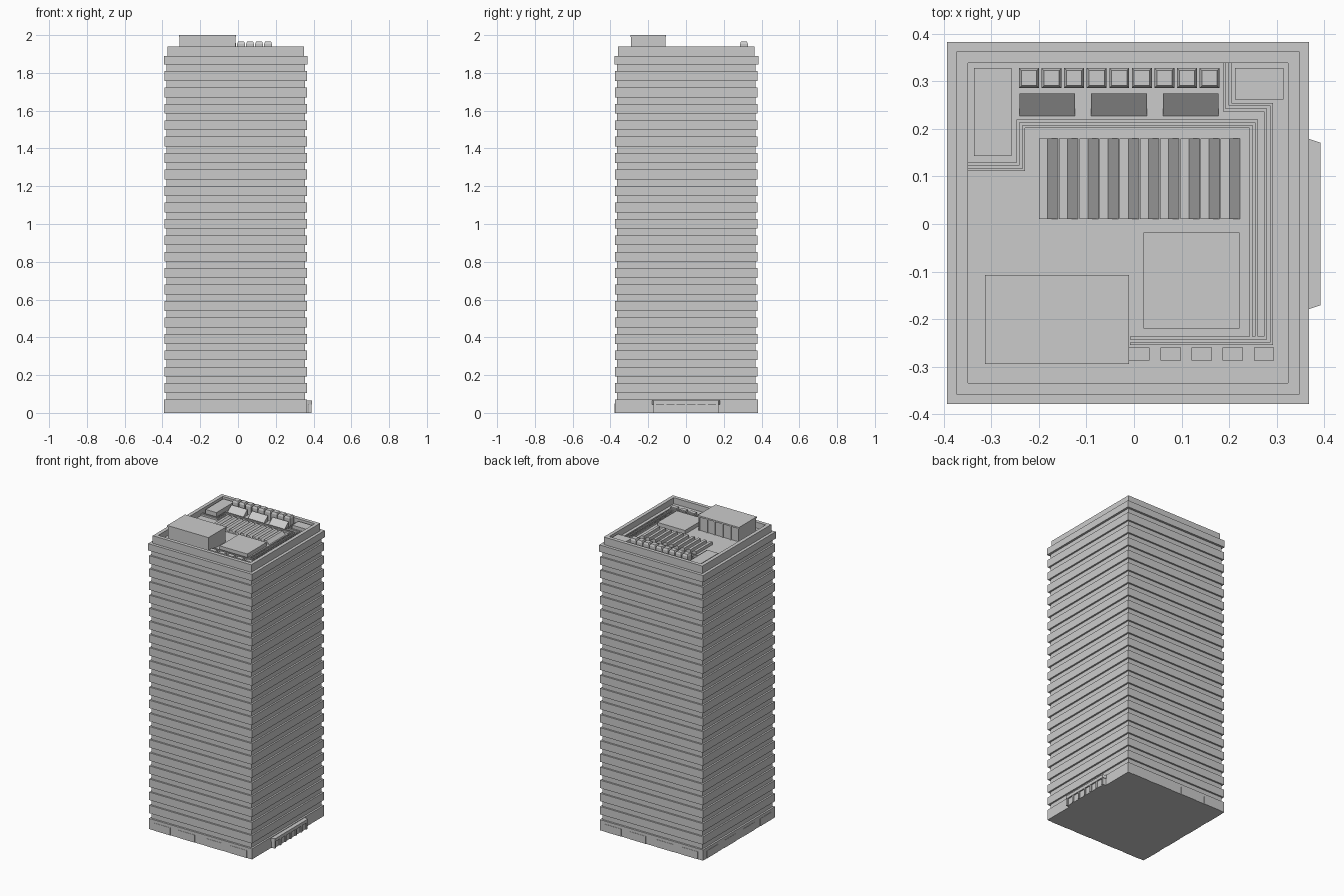
import bpy
import bmesh

if "Cube" in bpy.data.objects:
    bpy.data.objects.remove(bpy.data.objects["Cube"], do_unlink=True)

CX, CY = -0.0125, 0.002
DECK = 1.9


def finish(name, bm):
    bmesh.ops.recalc_face_normals(bm, faces=bm.faces)
    mesh = bpy.data.meshes.new(name)
    bm.to_mesh(mesh)
    bm.free()
    obj = bpy.data.objects.new(name, mesh)
    bpy.context.collection.objects.link(obj)
    return obj


def loft(bm, rings):
    """Join rings of points and cap both ends."""
    loops = [[bm.verts.new(p) for p in ring] for ring in rings]
    n = len(loops[0])
    for a, b in zip(loops, loops[1:]):
        for i in range(n):
            j = (i + 1) % n
            bm.faces.new((a[i], a[j], b[j], b[i]))
    bm.faces.new(loops[0])
    bm.faces.new(loops[-1])


def rect(x0, x1, y0, y1, z):
    return [(x0, y0, z), (x1, y0, z), (x1, y1, z), (x0, y1, z)]


def add_box(bm, x0, x1, y0, y1, z0, z1):
    loft(bm, [rect(x0, x1, y0, y1, z0), rect(x0, x1, y0, y1, z1)])


def box(name, *bounds):
    bm = bmesh.new()
    add_box(bm, *bounds)
    return finish(name, bm)


def square(half, z):
    return rect(CX - half, CX + half, CY - half, CY + half, z)


# Tower shell: base, floor bands, cornice, parapet and sunken roof deck
BASE, BAND, RECESS, CORNICE = 0.378, 0.377, 0.366, 0.3805
BOTTOM, TOP, FLOORS, GAP = 0.07, 1.845, 20, 0.035
pitch = (TOP - BOTTOM - GAP) / FLOORS
steps = [(BASE, 0), (BASE, BOTTOM), (RECESS, BOTTOM)]
for i in range(FLOORS):
    low = BOTTOM + GAP + i * pitch
    high = low + pitch - GAP
    steps += [(RECESS, low), (BAND, low), (BAND, high), (RECESS, high)]
steps += [(RECESS, TOP), (CORNICE, TOP), (CORNICE, 1.89), (0.361, 1.89),
          (0.361, 1.94), (0.337, 1.94), (0.337, DECK)]
shell = bmesh.new()
loft(shell, [square(h, z) for h, z in steps])
finish("tower_shell", shell)

# Shallow panels around the ground floor
panels = bmesh.new()
D = 0.002
for u in (-0.28, -0.1, 0.1, 0.28):
    for side in (-1, 1):
        y = CY + side * BASE
        add_box(panels, CX + u - 0.06, CX + u + 0.06, y - D, y + D, 0, 0.05)
    x = CX - BASE
    add_box(panels, x - D, x + D, CY + u - 0.06, CY + u + 0.06, 0, 0.05)
finish("ground_floor_panels", panels)


# Entrance bay with canopy and columns on the left side
def bay(name, depth, half, z0, z1):
    back = CX + BASE - 0.01
    outline = [(back, -half), (0.368, -half), (depth, -half + 0.008),
               (depth, half - 0.008), (0.368, half), (back, half)]
    bm = bmesh.new()
    loft(bm, [[(x, y, z) for x, y in outline] for z in (z0, z1)])
    finish(name, bm)


bay("entrance_bay", 0.383, 0.172, 0, 0.046)
bay("entrance_canopy", 0.392, 0.179, 0.045, 0.066)
columns = bmesh.new()
for i in range(7):
    y = -0.165 + i * 0.055
    add_box(columns, 0.375, 0.39, y - 0.006, y + 0.006, 0, 0.046)
finish("entrance_columns", columns)

# Penthouse with roof cap and ribbed rear wall
box("penthouse", -0.309, -0.014, -0.291, -0.115, DECK, 1.992)
box("penthouse_cap", -0.313, -0.01, -0.295, -0.107, 1.99, 2.0)
ribs = bmesh.new()
for i in range(6):
    x = -0.305 + i * 0.0574
    add_box(ribs, x - 0.004, x + 0.004, -0.116, -0.109, DECK, 1.991)
finish("penthouse_ribs", ribs)

# Plain roof plant
box("roof_platform", 0.02, 0.222, -0.22, -0.018, DECK, 1.925)
box("long_plant_box", -0.337, -0.258, 0.143, 0.328, DECK, 1.932)
box("corner_plant_box", 0.213, 0.315, 0.262, 0.328, DECK, 1.93)
vents = bmesh.new()
for i in range(5):
    x = -0.01 + i * 0.0655
    add_box(vents, x, x + 0.043, -0.287, -0.26, DECK, 1.917)
finish("small_vents", vents)

# Sawtooth louvres
louvres = bmesh.new()
tooth = [(0, 0), (0, 0.02), (0.018, 0.02), (0.04, 0)]
for i in range(10):
    x = -0.2 + i * 0.0425
    loft(louvres, [[(x + u, y, DECK + v) for u, v in tooth]
                   for y in (0.01, 0.18)])
finish("roof_louvres", louvres)

# Tilted panels
tilted = bmesh.new()
wedge = [(0.227, 0), (0.275, 0), (0.275, 0.038)]
for x in (-0.241, -0.09, 0.061):
    loft(tilted, [[(px, y, DECK + v) for y, v in wedge]
                  for px in (x, x + 0.117)])
finish("tilted_panels", tilted)

# Row of cooling units with tapered tops
units = bmesh.new()
for i in range(9):
    x, y = -0.221 + i * 0.0475, 0.307
    loft(units, [rect(x - h, x + h, y - h, y + h, z) for h, z in
                 ((0.021, DECK), (0.021, 1.953), (0.016, 1.965))])
finish("cooling_units", units)

# Square pipe runs
pipes = bmesh.new()
R = 0.003


def pipe(points):
    for (ax, ay), (bx, by) in zip(points, points[1:]):
        add_box(pipes, min(ax, bx) - R, max(ax, bx) + R,
                min(ay, by) - R, max(ay, by) + R, DECK, DECK + 0.012)


for d in (0, 0.012):
    pipe([(-0.346, 0.114 + d), (-0.232 - d, 0.114 + d), (-0.232 - d, 0.205 + d),
          (0.246 + d, 0.205 + d), (0.246 + d, -0.237)])
    pipe([(0.19 + d, 0.336), (0.19 + d, 0.24 + d), (0.277 + d, 0.24 + d),
          (0.277 + d, -0.24 - d), (-0.005, -0.24 - d)])
finish("roof_pipes", pipes)
